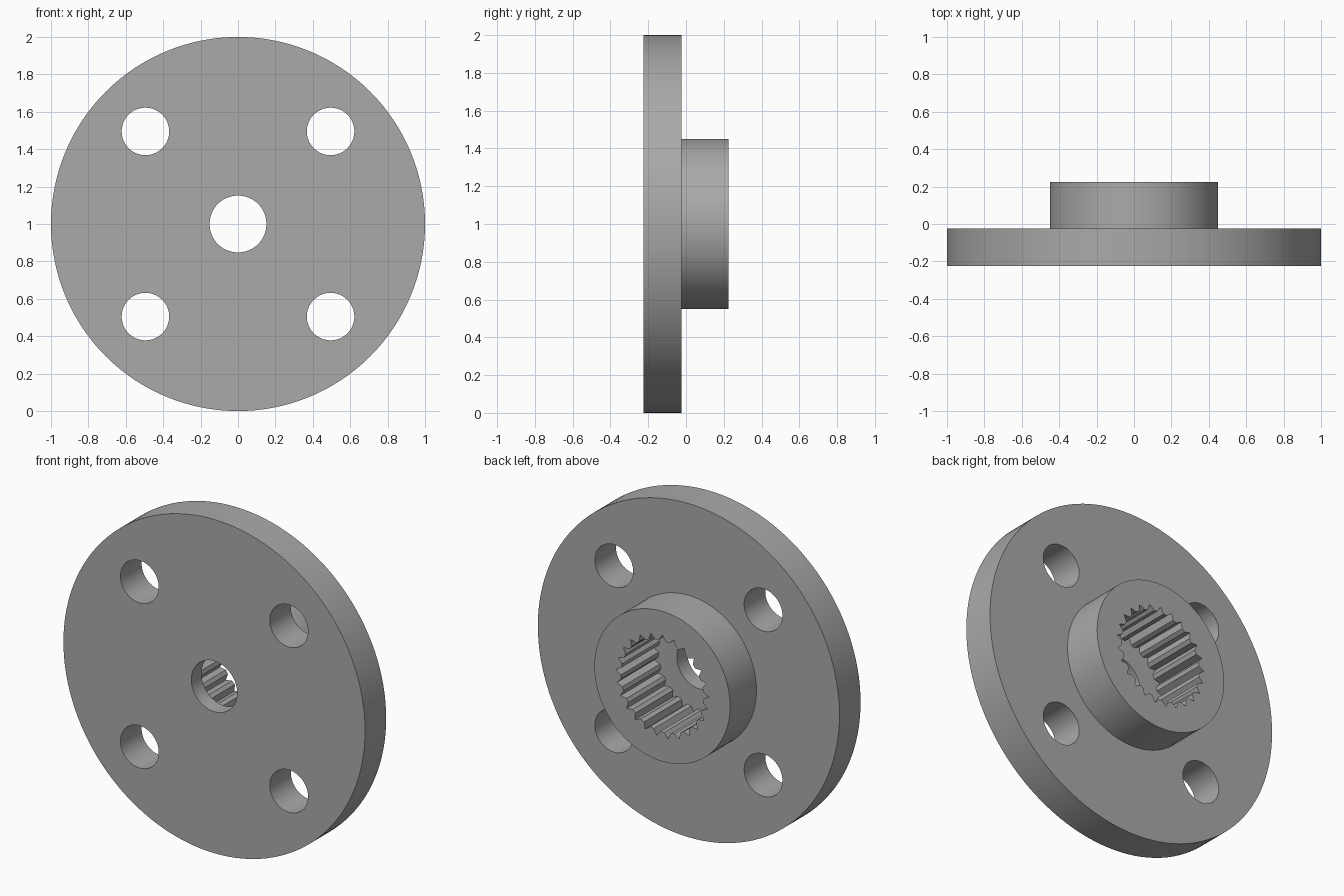
import bpy, bmesh
from math import cos, sin, tau, radians
from mathutils import Vector

old = bpy.data.objects.get("Cube")
if old:
    bpy.data.objects.remove(old, do_unlink=True)

FRONT, STEP, BACK = -0.225, -0.025, 0.225   # depths along y
WEB = -0.13                                 # floor of the splined socket
SEGMENTS = 128
TEETH = 25

grey = bpy.data.materials.new("plain grey")
grey.use_nodes = True
colour = (0.4, 0.4, 0.4, 1)
grey.diffuse_color = colour
grey.node_tree.nodes["Principled BSDF"].inputs["Base Color"].default_value = colour


def ring(radius, count=SEGMENTS):
    return [(radius * cos(tau * i / count), radius * sin(tau * i / count)) for i in range(count)]


def prism(name, outline, y0, y1, x=0, z=1):
    """Solid made by extruding an x-z outline along y."""
    bm = bmesh.new()
    face = bm.faces.new([bm.verts.new((x + px, y0, z + pz)) for px, pz in outline])
    moved = bmesh.ops.extrude_face_region(bm, geom=[face])["geom"]
    verts = [g for g in moved if isinstance(g, bmesh.types.BMVert)]
    bmesh.ops.translate(bm, verts=verts, vec=Vector((0, y1 - y0, 0)))
    bmesh.ops.recalc_face_normals(bm, faces=bm.faces)
    mesh = bpy.data.meshes.new(name)
    bm.to_mesh(mesh)
    bm.free()
    mesh.materials.append(grey)
    obj = bpy.data.objects.new(name, mesh)
    bpy.context.collection.objects.link(obj)
    return obj


def combine(target, tool, operation):
    """Apply a boolean and discard the tool."""
    tool.hide_render = True
    mod = target.modifiers.new(operation.lower(), "BOOLEAN")
    mod.operation, mod.object, mod.solver = operation, tool, "EXACT"
    bpy.context.view_layer.objects.active = target
    bpy.ops.object.modifier_apply(modifier=mod.name)
    bpy.data.objects.remove(tool, do_unlink=True)


# Round flange with the raised hub behind it
flange = prism("flange_with_hub", ring(1), FRONT, STEP)
combine(flange, prism("hub", ring(0.45), STEP - 0.05, BACK), "UNION")

# Four bolt holes and the central screw hole
for sx in (-1, 1):
    for sz in (-1, 1):
        bolt = prism("bolt_cutter", ring(0.127, 64), FRONT - 0.1, BACK + 0.1, sx * 0.495, 1 + sz * 0.495)
        combine(flange, bolt, "DIFFERENCE")
combine(flange, prism("screw_cutter", ring(0.152, 64), FRONT - 0.1, BACK + 0.1), "DIFFERENCE")

# Splined socket: pointed grooves between narrow flat-topped teeth
spline = []
for i in range(TEETH):
    for offset, radius in ((0, 0.307), (0.32, 0.274), (0.68, 0.274)):
        a = tau * (i + offset) / TEETH + tau / 4
        spline.append((radius * cos(a), radius * sin(a)))
combine(flange, prism("spline_cutter", spline, WEB, BACK + 0.1), "DIFFERENCE")

# Smooth round walls, crisp rims and teeth
bpy.ops.object.select_all(action="DESELECT")
flange.select_set(True)
bpy.context.view_layer.objects.active = flange
bpy.ops.object.shade_smooth_by_angle(angle=radians(20))
